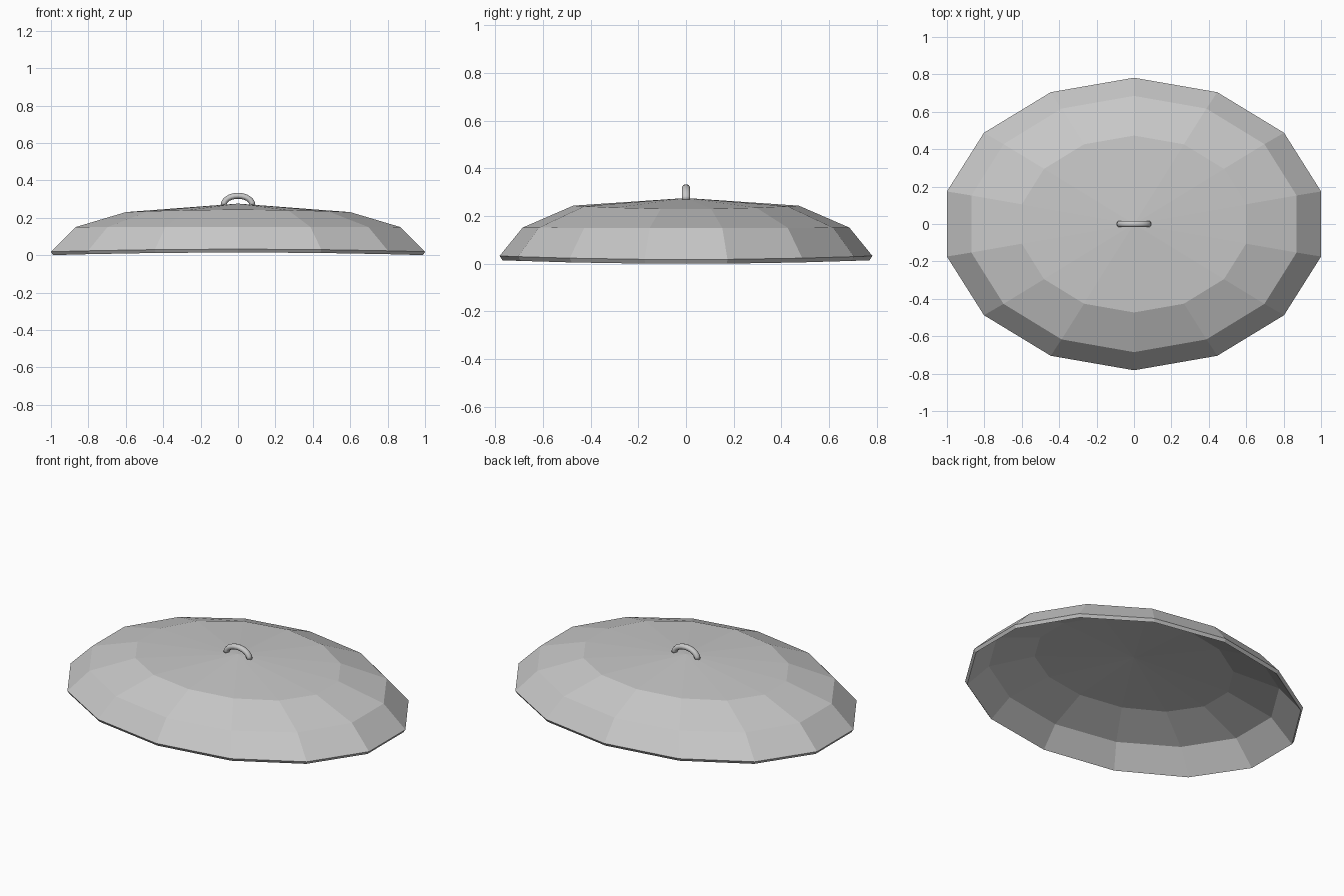
import bpy, bmesh
from math import sin, cos, pi, tau
from mathutils import Vector

if "Cube" in bpy.data.objects:
    bpy.data.objects.remove(bpy.data.objects["Cube"])

metal = bpy.data.materials.new("grey_metal")
metal.use_nodes = True
grey = (0.58, 0.58, 0.58, 1)
metal.diffuse_color = grey
metal.node_tree.nodes["Principled BSDF"].inputs["Base Color"].default_value = grey


def loft(name, rings, start=None, end=None, smooth=False):
    """Skin closed rings, ending each side in a point fan or a flat cap."""
    bm = bmesh.new()
    loops = [[bm.verts.new(p) for p in ring] for ring in rings]
    count = len(loops[0])
    for a, b in zip(loops, loops[1:]):
        for i in range(count):
            j = (i + 1) % count
            bm.faces.new((a[i], a[j], b[j], b[i]))
    for loop, tip in ((loops[0], start), (loops[-1], end)):
        if tip is None:
            bm.faces.new(loop)
        else:
            v = bm.verts.new(tip)
            for i in range(count):
                bm.faces.new((loop[i], loop[(i + 1) % count], v))
    bmesh.ops.recalc_face_normals(bm, faces=bm.faces)
    for f in bm.faces:
        f.smooth = smooth
    mesh = bpy.data.meshes.new(name)
    bm.to_mesh(mesh)
    bm.free()
    mesh.materials.append(metal)
    obj = bpy.data.objects.new(name, mesh)
    bpy.context.collection.objects.link(obj)
    return obj


def oval(rx, ry, z, lift):
    """Fourteen-sided oval, raised slightly towards front and back."""
    angles = [pi / 2 + tau * i / 14 for i in range(14)]
    return [(rx * cos(a), ry * sin(a), z + lift * sin(a) ** 2) for a in angles]


# Oval domed shell: outer surface from crown to rim, then back up inside
profile = [(0.615, 0.473, 0.23, 0.014),
           (0.892, 0.685, 0.15, 0.002),
           (1.026, 0.782, 0.018, 0.015)]
outer = [oval(*p) for p in profile]
inner = [oval(rx - 0.012, ry - 0.012, z - 0.018, lift)
         for rx, ry, z, lift in reversed(profile)]
loft("lid_dome", outer + inner, (0, 0, 0.276), (0, 0, 0.258))

# Arched handle on the crown
arch = []
for i in range(13):
    a = pi * i / 12
    centre = Vector((0.077 * cos(a), 0, 0.268 + 0.05 * sin(a)))
    out = Vector((cos(a), 0, sin(a)))
    arch.append([centre + out * 0.016 * cos(t) + Vector((0, 0.018 * sin(t), 0))
                 for t in (tau * k / 10 for k in range(10))])
loft("lid_handle", arch, smooth=True)
